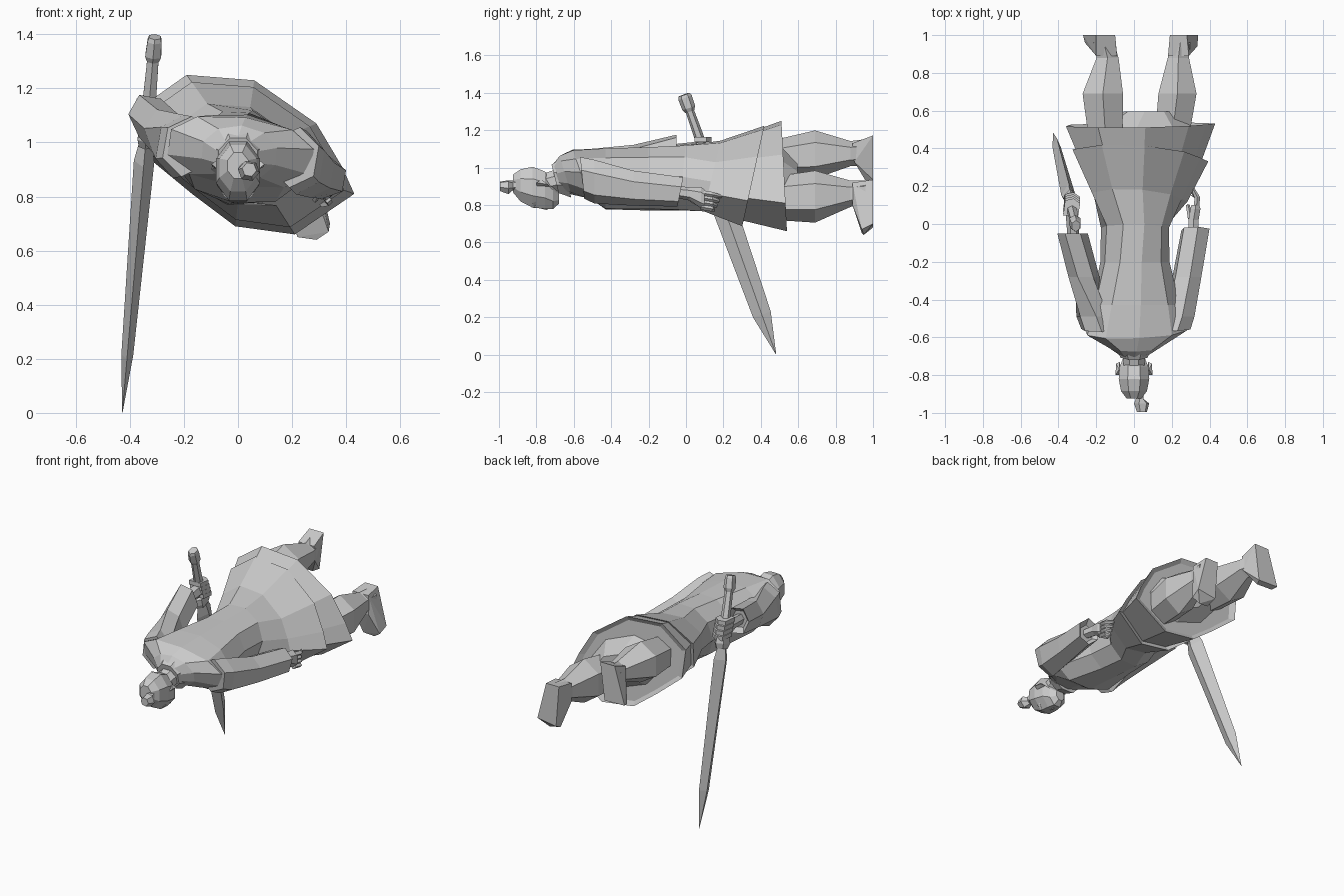
import bpy, bmesh
from math import sin, cos, pi, radians, copysign
from mathutils import Vector as V


def finish(name, bm):
    bmesh.ops.recalc_face_normals(bm, faces=bm.faces)
    me = bpy.data.meshes.new(name)
    bm.to_mesh(me)
    bm.free()
    ob = bpy.data.objects.new(name, me)
    bpy.context.collection.objects.link(ob)
    return ob


def loft(name, rings):
    """Skin a list of equal-length rings and cap both ends."""
    bm = bmesh.new()
    vs = [[bm.verts.new(p) for p in r] for r in rings]
    n = len(vs[0])
    for a, b in zip(vs, vs[1:]):
        for i in range(n):
            j = (i + 1) % n
            bm.faces.new((a[i], a[j], b[j], b[i]))
    bm.faces.new(vs[0])
    bm.faces.new(vs[-1])
    return finish(name, bm)


def section(x, y, z, a, b, tilt, slant, n, power=1.0):
    """Tilted oval across y; power below 1 makes it boxier."""
    t = radians(tilt)
    ring = []
    for i in range(n):
        w = 2 * pi * (i + 0.5) / n
        p = a * 1.03 * copysign(abs(cos(w)) ** power, cos(w))
        q = b * 1.03 * copysign(abs(sin(w)) ** power, sin(w))
        dx, dz = p * cos(t) - q * sin(t), p * sin(t) + q * cos(t)
        ring.append((x + dx, y + slant * dz, z + dz))
    return ring


def body(name, stations, n):
    return loft(name, [section(*s, n) for s in stations])


def hull(name, pts):
    bm = bmesh.new()
    for p in pts:
        bm.verts.new(p)
    bmesh.ops.convex_hull(bm, input=bm.verts)
    return finish(name, bm)


def rod(name, pts, n=4, across=V((0, 1, 0))):
    """Tube along a path; point = (position, half width along 'across', half thickness)."""
    axis = (V(pts[-1][0]) - V(pts[0][0])).normalized()
    side = axis.cross(across).normalized()
    wide = side.cross(axis)
    return loft(name, [[V(c) + wide * w * cos(2 * pi * i / n) + side * h * sin(2 * pi * i / n)
                        for i in range(n)] for c, w, h in pts])


# skirt hem outline, reused at several sizes
HEM = [(0.385, 0.91), (0.29, 1.07), (0.06, 1.23), (-0.19, 1.25), (-0.36, 1.13),
       (-0.34, 0.95), (-0.17, 0.81), (-0.01, 0.69), (0.21, 0.66), (0.43, 0.81)]


def hem(y, scale, slant):
    return [(0.02 + (x - 0.02) * scale, y + slant * (z - 0.955), 0.955 + (z - 0.955) * scale)
            for x, z in HEM]


# robe: shoulders, chest, waist and the upper skirt layer
loft("robe", [
    section(0.00, -0.69, 0.945, 0.075, 0.07, 0, -0.3, 10),
    section(0.005, -0.645, 0.96, 0.14, 0.10, -5, -0.3, 10),
    section(0.01, -0.56, 0.965, 0.27, 0.125, -8, -0.35, 10, 0.85),
    section(0.01, -0.43, 0.94, 0.23, 0.16, -9, 0, 10, 0.85),
    section(0.005, -0.20, 0.94, 0.178, 0.168, -12, 0, 10, 0.95),
    section(0.005, -0.02, 0.945, 0.175, 0.175, -16, 0.1, 10),
    hem(0.14, 0.64, 0.15),
    hem(0.36, 0.91, 0.2),
    hem(0.34, 0.78, 0.2),
])

# lower skirt layer and the seat underneath
loft("lower_skirt", [hem(0.30, 0.78, 0.1), hem(0.525, 1.0, -0.05), hem(0.51, 0.9, -0.05)])
body("seat", [
    (0.05, 0.48, 0.94, 0.30, 0.18, -21, 0),
    (0.08, 0.595, 0.93, 0.14, 0.08, -21, 0),
], 8)

# collar and neck
body("collar", [
    (0, -0.70, 0.94, 0.075, 0.08, 0, -0.25),
    (0, -0.64, 0.945, 0.105, 0.11, 0, -0.25),
], 8)
body("neck", [
    (0, -0.78, 0.91, 0.055, 0.055, 0, 0),
    (0, -0.66, 0.94, 0.065, 0.065, 0, 0),
], 8)

# head, looking down
body("head", [
    (0, -0.925, 0.915, 0.04, 0.05, 0, 0),
    (0, -0.885, 0.905, 0.072, 0.09, 0, 0),
    (0, -0.82, 0.895, 0.085, 0.115, 0, 0),
    (0, -0.755, 0.88, 0.08, 0.105, 0, 0),
    (0, -0.71, 0.85, 0.06, 0.075, 0, 0),
    (0, -0.68, 0.84, 0.03, 0.035, 0, 0),
], 8)
hull("nose", [(-0.018, -0.74, 0.80), (0.018, -0.74, 0.80), (0, -0.74, 0.772),
              (0, -0.81, 0.79)])
for s, side in ((-1, "right"), (1, "left")):
    hull(side + "_ear", [(s * 0.075, -0.73, 0.90), (s * 0.075, -0.80, 0.90),
                         (s * 0.095, -0.74, 0.91), (s * 0.098, -0.80, 0.92),
                         (s * 0.078, -0.77, 0.935)])
    hull(side + "_brow", [(s * 0.015, -0.81, 0.795), (s * 0.06, -0.82, 0.81),
                          (s * 0.06, -0.80, 0.82), (s * 0.015, -0.79, 0.81),
                          (s * 0.035, -0.81, 0.785)])
body("topknot", [
    (0.025, -0.90, 0.91, 0.03, 0.03, 0, 0),
    (0.03, -0.925, 0.905, 0.022, 0.025, 0, 0),
    (0.04, -0.95, 0.895, 0.04, 0.038, 20, 0),
    (0.042, -0.995, 0.90, 0.026, 0.026, 20, 0),
], 6)

# sleeves
body("left_sleeve", [
    (0.21, -0.555, 0.945, 0.09, 0.11, -10, -0.1),
    (0.235, -0.49, 0.925, 0.085, 0.115, -10, 0),
    (0.28, -0.28, 0.89, 0.078, 0.092, -10, 0),
    (0.325, -0.03, 0.87, 0.077, 0.077, -10, 0.2),
    (0.32, -0.06, 0.87, 0.05, 0.05, -10, 0.2),
], 6)
body("right_sleeve", [
    (-0.19, -0.56, 0.985, 0.09, 0.11, -10, -0.1),
    (-0.22, -0.49, 0.985, 0.085, 0.115, -10, 0),
    (-0.265, -0.28, 1.03, 0.078, 0.095, 20, 0),
    (-0.325, -0.05, 1.09, 0.075, 0.092, 25, 0),
    (-0.32, -0.08, 1.09, 0.05, 0.06, 25, 0),
], 6)

# open left hand with fingers and thumb
body("left_hand", [
    (0.315, -0.06, 0.87, 0.03, 0.03, 0, 0),
    (0.315, 0.02, 0.86, 0.03, 0.035, 0, 0),
    (0.325, 0.08, 0.84, 0.03, 0.055, 0, 0),
    (0.325, 0.10, 0.83, 0.024, 0.05, 0, 0),
], 6)
for i in range(4):
    z = 0.865 - i * 0.025
    rod("left_finger", [((0.33, 0.08, z), 0.015, 0.015),
                        ((0.335, 0.14, z - 0.01), 0.015, 0.015),
                        ((0.31, 0.19 - 0.012 * i, z - 0.02), 0.009, 0.009)],
        across=V((1, 0, 0)))
rod("left_thumb", [((0.30, 0.03, 0.83), 0.015, 0.015),
                   ((0.285, 0.10, 0.785), 0.01, 0.01)], across=V((1, 0, 0)))

# right fist around the grip
body("right_wrist", [
    (-0.32, -0.08, 1.09, 0.03, 0.035, 20, 0),
    (-0.33, 0.06, 1.10, 0.03, 0.04, 20, 0),
], 6)
for i in range(4):
    z = 1.15 - i * 0.028
    y = 0.085 + i * 0.011
    hull("right_finger", [(-0.33 + dx, y + dy, z + dz)
                          for dz in (-0.013, 0.013)
                          for dx, dy in ((-0.045, -0.04), (0.035, -0.04), (0.045, 0.025),
                                         (0.01, 0.05), (-0.035, 0.04))])


# sword: every part lies on one straight axis
def on_sword(z):
    k = (1.36 - z) / 1.36
    return (-0.31 - 0.118 * k, 0.482 * k, z)


rod("pommel", [(on_sword(1.39), 0.032, 0.025), (on_sword(1.375), 0.038, 0.03),
               (on_sword(1.32), 0.036, 0.034), (on_sword(1.30), 0.025, 0.024)], 6)
rod("grip", [(on_sword(1.32), 0.023, 0.024), (on_sword(1.17), 0.026, 0.028),
             (on_sword(1.0), 0.026, 0.026)], 6)
rod("guard", [(on_sword(1.055), 0.06, 0.03), (on_sword(1.02), 0.07, 0.036),
              (on_sword(0.99), 0.05, 0.028)], 6)
rod("blade", [(on_sword(1.0), 0.045, 0.024), (on_sword(0.93), 0.068, 0.038),
              (on_sword(0.215), 0.05, 0.022), (on_sword(0.002), 0.001, 0.001)])

# legs and feet
body("right_leg", [
    (-0.15, 0.45, 1.045, 0.10, 0.095, 0, 0),
    (-0.165, 0.69, 1.07, 0.12, 0.125, 0, 0),
    (-0.14, 0.88, 1.075, 0.065, 0.065, 0, 0),
    (-0.16, 0.96, 1.08, 0.06, 0.07, 0, 0),
], 6)
body("left_leg", [
    (0.20, 0.45, 0.835, 0.10, 0.11, 0, 0),
    (0.23, 0.69, 0.845, 0.113, 0.135, 0, 0),
    (0.235, 0.88, 0.86, 0.063, 0.068, 0, 0),
    (0.245, 0.96, 0.87, 0.06, 0.06, 0, 0),
], 6)
hull("right_foot", [(-0.20, 0.89, 1.13), (-0.09, 0.89, 1.13), (-0.20, 0.90, 1.03),
                    (-0.09, 0.90, 1.03), (-0.20, 1.0, 1.172), (-0.10, 1.0, 1.172),
                    (-0.27, 1.0, 0.94), (-0.13, 1.0, 0.935),
                    (-0.26, 0.96, 0.935), (-0.15, 0.96, 0.93)])
hull("left_foot", [(0.18, 0.89, 0.92), (0.29, 0.89, 0.92), (0.18, 0.89, 0.80),
                   (0.29, 0.89, 0.80), (0.19, 1.0, 0.935), (0.28, 1.0, 0.935),
                   (0.21, 1.0, 0.68), (0.34, 1.0, 0.70),
                   (0.22, 0.94, 0.65), (0.335, 0.94, 0.67), (0.29, 0.95, 0.64)])
